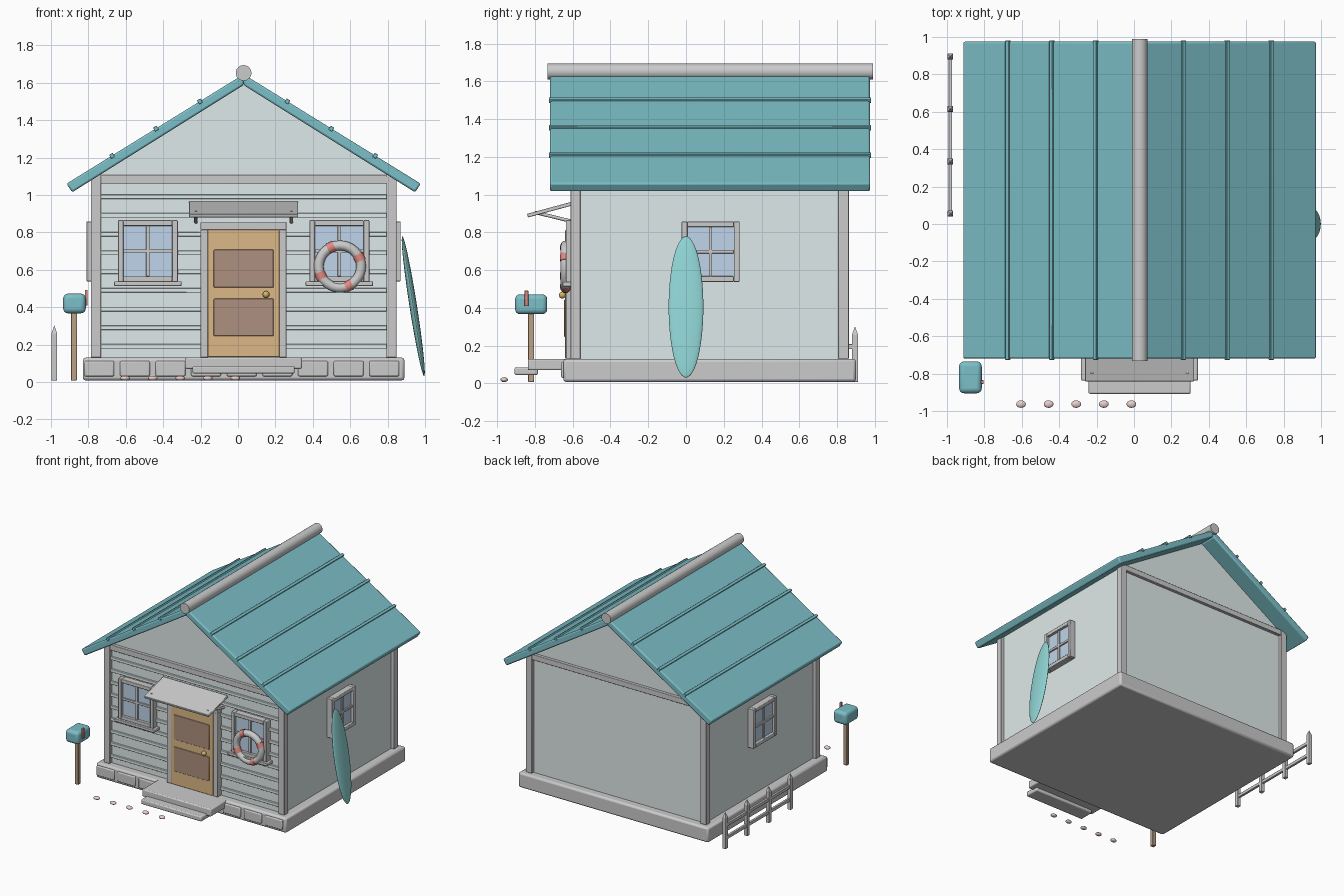
import bpy, bmesh, math
from mathutils import Matrix, Vector

if "Cube" in bpy.data.objects:
    bpy.data.objects.remove(bpy.data.objects["Cube"])

CX, CY = 0.03, 0.125          # centre of the house


def mat(name, r, g, b):
    m = bpy.data.materials.new(name)
    m.diffuse_color = (r, g, b, 1)
    m.use_nodes = True
    m.node_tree.nodes["Principled BSDF"].inputs["Base Color"].default_value = m.diffuse_color
    return m


TEAL = mat("teal", 0.20, 0.52, 0.57)
BOARD = mat("board_teal", 0.28, 0.66, 0.66)
WALL = mat("pale_wall", 0.74, 0.82, 0.82)
GLASS = mat("glass", 0.52, 0.66, 0.82)
DOOR = mat("door_wood", 0.72, 0.48, 0.24)
PANEL = mat("door_panel", 0.42, 0.28, 0.21)
BRASS = mat("brass", 0.65, 0.48, 0.15)
CORAL = mat("coral", 0.75, 0.25, 0.22)
SHELL = mat("shell_pink", 0.80, 0.62, 0.60)
POST = mat("post_wood", 0.50, 0.36, 0.24)
FENCE = mat("fence_white", 0.82, 0.82, 0.79)


def finish(name, bm, m=None, bevel=0, segs=2, smooth=True):
    bmesh.ops.recalc_face_normals(bm, faces=bm.faces[:])
    me = bpy.data.meshes.new(name)
    for f in bm.faces:
        f.smooth = smooth
    bm.to_mesh(me)
    bm.free()
    me.set_sharp_from_angle(angle=math.radians(35))
    if m:
        me.materials.append(m)
    ob = bpy.data.objects.new(name, me)
    bpy.context.collection.objects.link(ob)
    if bevel:
        b = ob.modifiers.new("bevel", "BEVEL")
        b.width, b.segments = bevel, segs
    return ob


def box(name, x, y, z, m=None, bevel=0.004, M=Matrix(), segs=2):
    """Box from (min, max) pairs, optionally placed by matrix M."""
    c = [(a[0] + a[1]) / 2 for a in (x, y, z)]
    s = [a[1] - a[0] for a in (x, y, z)]
    bm = bmesh.new()
    bmesh.ops.create_cube(bm, size=1, matrix=M @ Matrix.Translation(c) @ Matrix.Diagonal((*s, 1)))
    return finish(name, bm, m, bevel, segs)


def prism(name, pts, y0, y1, m=None, bevel=0):
    """Extrude an (x, z) profile along y."""
    bm = bmesh.new()
    f = bm.faces.new([bm.verts.new((x, y0, z)) for x, z in pts])
    g = bmesh.ops.extrude_face_region(bm, geom=[f])["geom"]
    bmesh.ops.translate(bm, vec=(0, y1 - y0, 0), verts=[v for v in g if isinstance(v, bmesh.types.BMVert)])
    return finish(name, bm, m, bevel)


def rod(name, a, b, r, m=None, n=24):
    a, b = Vector(a), Vector(b)
    M = Matrix.Translation((a + b) / 2) @ (b - a).to_track_quat('Z', 'Y').to_matrix().to_4x4()
    bm = bmesh.new()
    bmesh.ops.create_cone(bm, cap_ends=True, segments=n, radius1=r, radius2=r, depth=(b - a).length, matrix=M)
    return finish(name, bm, m)


def ball(name, c, r, m=None, rot=Matrix(), n=16):
    bm = bmesh.new()
    bmesh.ops.create_uvsphere(bm, u_segments=n, v_segments=n, radius=1,
                              matrix=Matrix.Translation(c) @ rot @ Matrix.Diagonal((*r, 1)))
    return finish(name, bm, m)


# Foundation with stones along the front
box("foundation", (-0.83, 0.89), (-0.65, 0.90), (0.008, 0.13), None, 0.015)
for i in range(9):
    x = -0.742 + 0.1905 * i
    box("foundation_stone", (x - 0.08, x + 0.08), (-0.661, -0.63), (0.03, 0.112), None, 0.008)

# House body with gables
prism("walls", [(CX - 0.79, 0.12), (CX + 0.79, 0.12), (CX + 0.79, 1.10), (CX, 1.59), (CX - 0.79, 1.10)],
      -0.585, 0.835, WALL)
for sx in (-1, 1):
    for sy in (-1, 1):
        x, y = CX + sx * 0.79, CY + sy * 0.71
        box("corner_post", (x - 0.027, x + 0.027), (y - 0.027, y + 0.027), (0.13, 1.10))
for y in (-0.592, 0.842):
    box("gable_beam", (-0.785, 0.845), (y - 0.017, y + 0.017), (1.06, 1.106))
for i in range(9):
    z = 0.19 + 0.1 * i
    box("siding_strip", (-0.735, 0.795), (-0.6, -0.575), (z - 0.012, z + 0.012), WALL, 0.003)

# Roof slabs, seams and ridge
tilt = math.atan(0.619)
for s in (-1, 1):
    prism("roof_slab", [(CX + s * a, z) for a, z in [(0, 1.645), (0.947, 1.06), (0.917, 1.014), (0, 1.587)]],
          -0.72, 0.975, TEAL, 0.01)
    for a in (0.234, 0.469, 0.704):
        M = Matrix.Translation((CX + s * a, 0, 1.645 - 0.619 * a)) @ Matrix.Rotation(s * tilt, 4, 'Y')
        box("roof_seam", (-0.011, 0.011), (-0.726, 0.981), (-0.012, 0.012), TEAL, 0.003, M)
rod("ridge_cap", (CX, -0.733, 1.652), (CX, 0.99, 1.652), 0.042)

# Door
box("door_jamb_left", (-0.20, -0.16), (-0.635, -0.58), (0.13, 0.815))
box("door_jamb_right", (0.22, 0.26), (-0.635, -0.58), (0.13, 0.815))
box("door_lintel", (-0.20, 0.26), (-0.635, -0.58), (0.812, 0.855))
box("door", (-0.16, 0.222), (-0.64, -0.58), (0.133, 0.812), DOOR)
for z0, z1 in ((0.245, 0.445), (0.505, 0.707)):
    box("door_panel", (-0.13, 0.19), (-0.645, -0.62), (z0, z1), PANEL)
ball("door_knob", (0.15, -0.655, 0.468), (0.018, 0.018, 0.018), BRASS)

# Steps
box("upper_step", (-0.283, 0.342), (-0.838, -0.60), (0.07, 0.13), None, 0.008)
box("lower_step", (-0.243, 0.303), (-0.908, -0.785), (0.045, 0.085), None, 0.008)

# Awning with brackets
M = Matrix.Translation((CX, -0.605, 0.953)) @ Matrix.Rotation(math.atan2(0.062, 0.23), 4, 'X')
box("awning", (-0.292, 0.292), (-0.243, 0.015), (-0.011, 0.009), None, 0.004, M)
for s in (-1, 1):
    rod("awning_bracket", (CX + s * 0.255, -0.80, 0.906), (CX + s * 0.255, -0.59, 0.855), 0.009, None, 12)


# Windows, built facing -y about their centre
def window(name, loc, angle, w, h, sill):
    M = Matrix.Translation(loc) @ Matrix.Rotation(angle, 4, 'Z')
    t = 0.03
    for s in (-1, 1):
        a, b = sorted((s * w, s * (w - t)))
        box(name + "_stile", (a, b), (-0.05, 0.01), (-h, h), None, 0.004, M)
        a, b = sorted((s * h, s * (h - t)))
        box(name + "_rail", (-w + t, w - t), (-0.05, 0.01), (a, b), None, 0.004, M)
    box(name + "_glass", (-w + 0.02, w - 0.02), (-0.028, 0.01), (-h + 0.02, h - 0.02), GLASS, 0, M)
    box(name + "_mullion", (-0.009, 0.009), (-0.04, 0), (-h + t, h - t), None, 0.002, M)
    box(name + "_crossbar", (-w + t, w - t), (-0.04, 0), (-0.009, 0.009), None, 0.002, M)
    if sill:
        box(name + "_sill", (-w - 0.02, w + 0.02), (-0.068, 0.01), (-h - 0.022, -h + 0.002), None, 0.004, M)


for s in (-1, 1):
    window("front_window", (CX + s * 0.512, -0.585, 0.70), 0, 0.16, 0.165, True)
    window("side_window", (CX + s * 0.79, 0.13, 0.698), s * math.pi / 2, 0.153, 0.16, False)

# Life ring with four bands
RING = Vector((0.545, -0.638, 0.617))
bpy.ops.mesh.primitive_torus_add(major_radius=0.113, minor_radius=0.026, major_segments=40, minor_segments=14,
                                 location=RING, rotation=(math.pi / 2, 0, 0))
bpy.context.object.name = "life_ring"
bpy.ops.object.shade_smooth_by_angle()
for k in range(4):
    a = math.radians(25 + 90 * k)
    c = RING + 0.113 * Vector((math.cos(a), 0, math.sin(a)))
    d = 0.019 * Vector((-math.sin(a), 0, math.cos(a)))
    rod("ring_band", c - d, c + d, 0.0285, CORAL)

# Surfboard leaning on the right wall
ball("surfboard", (0.937, 0, 0.405), (0.02, 0.092, 0.378), BOARD, Matrix.Rotation(-0.155, 4, 'Y'), 32)

# Mailbox
box("mailbox_post", (-0.893, -0.861), (-0.836, -0.804), (0.008, 0.38), POST)
box("mailbox", (-0.935, -0.814), (-0.905, -0.735), (0.367, 0.472), TEAL, 0.026, segs=4)
box("mailbox_flag", (-0.818, -0.804), (-0.855, -0.835), (0.41, 0.492), CORAL, 0.002)

# Picket fence on the left
for i in range(4):
    y = 0.055 + 0.28 * i
    box("fence_post", (-0.997, -0.967), (y - 0.016, y + 0.016), (0.008, 0.262), FENCE, 0.002)
    bm = bmesh.new()
    bmesh.ops.create_cone(bm, cap_ends=True, segments=4, radius1=0.0215, radius2=0, depth=0.042,
                          matrix=Matrix.Translation((-0.982, y, 0.281)) @ Matrix.Rotation(math.pi / 4, 4, 'Z'))
    finish("fence_post_tip", bm, FENCE, smooth=False)
for z in (0.09, 0.195):
    box("fence_rail", (-0.992, -0.972), (0.055, 0.895), (z - 0.013, z + 0.013), FENCE, 0.003)

# Row of shells by the steps
for i in range(5):
    ball("shell", (-0.604 + 0.1475 * i, -0.963, 0.02), (0.026, 0.02, 0.013), SHELL)
